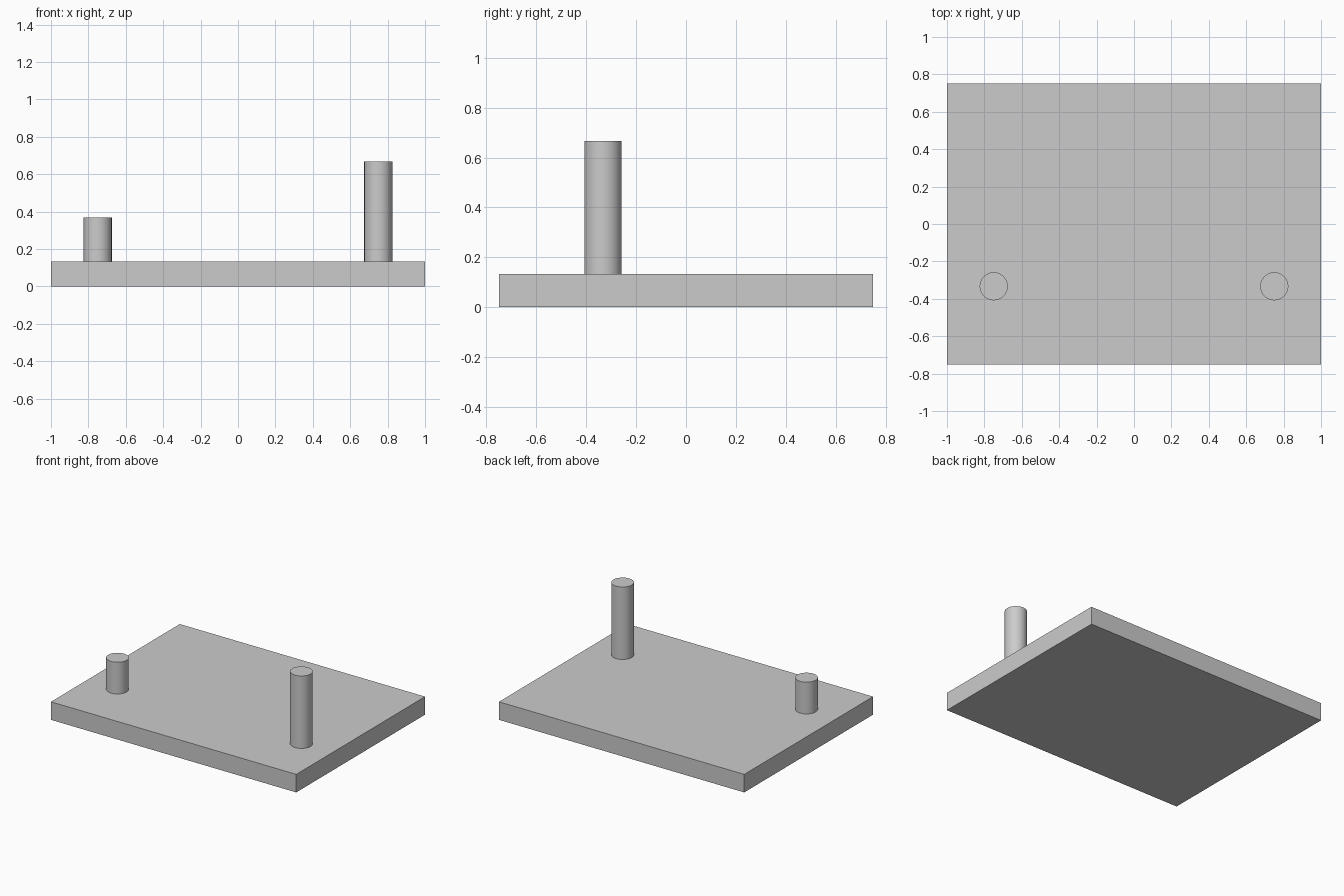
import bpy
import math

if "Cube" in bpy.data.objects:
    bpy.data.objects.remove(bpy.data.objects["Cube"])

PLATE_TOP = 0.133

# Flat rectangular base plate
bpy.ops.mesh.primitive_cube_add(size=1, location=(0, 0, PLATE_TOP / 2))
plate = bpy.context.object
plate.name = "base_plate"
plate.scale = (2.0, 1.5, PLATE_TOP)
bpy.ops.object.transform_apply(location=False, rotation=False, scale=True)


def add_peg(name, x, top):
    """Round upright peg standing on the plate."""
    height = top - PLATE_TOP
    bpy.ops.mesh.primitive_cylinder_add(
        vertices=64, radius=0.075, depth=height,
        location=(x, -0.333, PLATE_TOP + height / 2))
    peg = bpy.context.object
    peg.name = name
    bpy.ops.object.shade_smooth_by_angle(angle=math.radians(30))
    return peg


# Short peg on the left, tall peg on the right
add_peg("short_peg", -0.75, 0.367)
add_peg("tall_peg", 0.75, 0.667)
